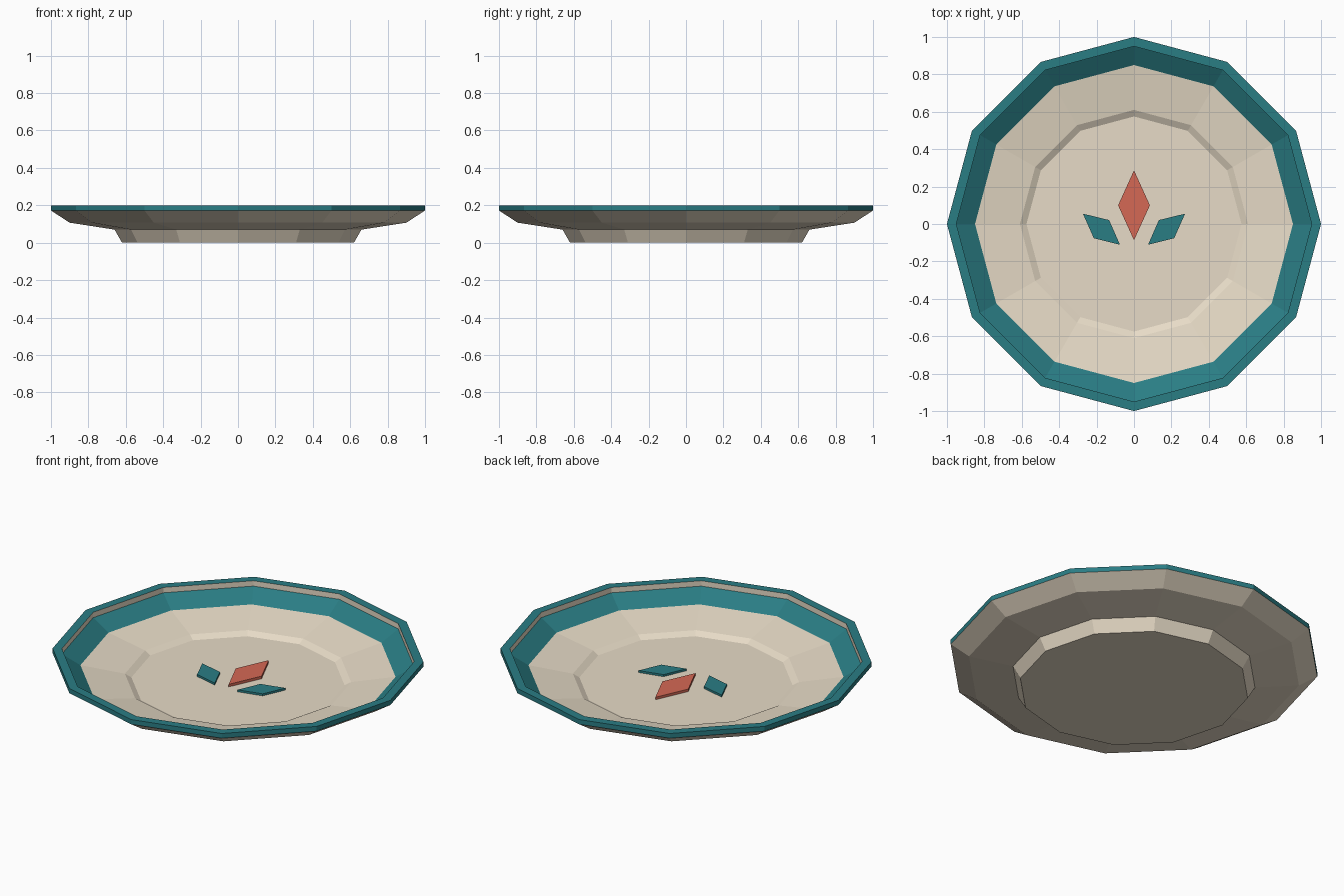
import bpy, bmesh
from math import cos, sin, tau

if "Cube" in bpy.data.objects:
    bpy.data.objects.remove(bpy.data.objects["Cube"])

SIDES = 12


def material(name, rgb):
    m = bpy.data.materials.new(name)
    m.diffuse_color = (*rgb, 1)
    m.use_nodes = True
    m.node_tree.nodes["Principled BSDF"].inputs["Base Color"].default_value = m.diffuse_color
    return m


cream = material("cream", (0.80, 0.71, 0.57))
teal = material("teal", (0.023, 0.205, 0.231))
coral = material("coral", (0.66, 0.14, 0.09))


def finish(name, bm, mats):
    bmesh.ops.recalc_face_normals(bm, faces=bm.faces[:])
    me = bpy.data.meshes.new(name)
    bm.to_mesh(me)
    bm.free()
    for m in mats:
        me.materials.append(m)
    ob = bpy.data.objects.new(name, me)
    bpy.context.collection.objects.link(ob)
    return ob


def lathe(name, profile, mats):
    """Revolve (radius, z, material of band leading to next point)."""
    bm = bmesh.new()
    rings = [[bm.verts.new((r * cos(tau * i / SIDES), r * sin(tau * i / SIDES), z))
              for i in range(SIDES)] for r, z, _ in profile]
    for a, b, (_, _, mat) in zip(rings, rings[1:], profile):
        for i in range(SIDES):
            j = (i + 1) % SIDES
            bm.faces.new((a[i], a[j], b[j], b[i])).material_index = mat
    bm.faces.new(rings[0])
    bm.faces.new(rings[-1])
    return finish(name, bm, mats)


def tile(name, outline, z0, z1, mat):
    """Flat inlay extruded from an outline."""
    bm = bmesh.new()
    face = bm.faces.new([bm.verts.new((x, y, z0)) for x, y in outline])
    top = bmesh.ops.extrude_face_region(bm, geom=[face], use_keep_orig=True)
    verts = [g for g in top["geom"] if isinstance(g, bmesh.types.BMVert)]
    bmesh.ops.translate(bm, verts=verts, vec=(0, 0, z1 - z0))
    return finish(name, bm, [mat])


# Plate: foot, underside, painted rim, painted inner band, well
lathe("plate", [
    (0.62, 0.00, 0), (0.66, 0.07, 0), (0.90, 0.107, 0), (1.00, 0.172, 1),
    (1.00, 0.20, 1), (0.95, 0.20, 0), (0.95, 0.168, 1), (0.85, 0.106, 0),
    (0.61, 0.065, 0), (0.575, 0.045, 0)], [cream, teal])

# Flower motif: petal and a mirrored pair of leaves
Z0, Z1 = 0.04, 0.06
tile("petal", [(0, 0.287), (-0.085, 0.1), (0, -0.087), (0.085, 0.1)], Z0, Z1, coral)
leaf = [(0.273, 0.055), (0.133, 0.021), (0.075, -0.111), (0.215, -0.076)]
for side, s in (("right", 1), ("left", -1)):
    tile("leaf_" + side, [(s * x, y) for x, y in leaf], Z0, Z1 - 0.003, teal)
